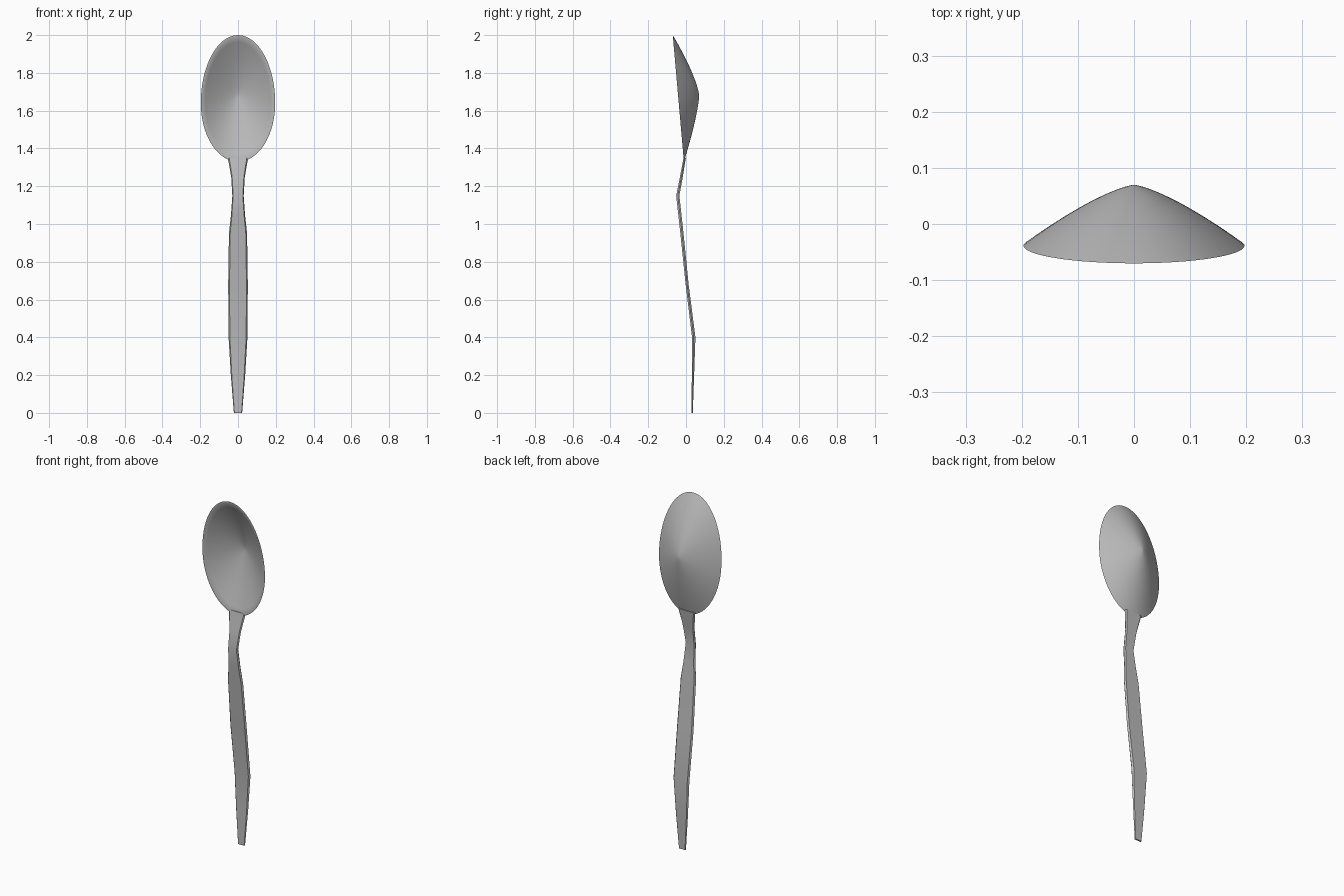
import bpy, bmesh, math

cube = bpy.data.objects.get("Cube")
if cube:
    bpy.data.objects.remove(cube)

steel = bpy.data.materials.new("grey_steel")
steel.use_nodes = True
GREY = (0.5, 0.5, 0.5, 1)
steel.diffuse_color = GREY
steel.node_tree.nodes["Principled BSDF"].inputs["Base Color"].default_value = GREY


def loft(name, rings, angle):
    """Skin a list of closed rings and cap both ends."""
    bm = bmesh.new()
    loops = [[bm.verts.new(p) for p in ring] for ring in rings]
    n = len(loops[0])
    for a, b in zip(loops, loops[1:]):
        for i in range(n):
            j = (i + 1) % n
            bm.faces.new((a[i], a[j], b[j], b[i]))
    bm.faces.new(loops[0])
    bm.faces.new(loops[-1])
    bmesh.ops.recalc_face_normals(bm, faces=bm.faces)
    mesh = bpy.data.meshes.new(name)
    bm.to_mesh(mesh)
    bm.free()
    mesh.materials.append(steel)
    obj = bpy.data.objects.new(name, mesh)
    bpy.context.collection.objects.link(obj)
    bpy.ops.object.select_all(action='DESELECT')
    obj.select_set(True)
    bpy.context.view_layer.objects.active = obj
    bpy.ops.object.shade_smooth_by_angle(angle=math.radians(angle))
    return obj


# Bowl: egg-shaped rim on a tilted plane, drawn back to a rounded point
SEGMENTS, STEPS = 64, 12
WIDEST, APEX_Z = 1.64, 1.68


def bowl_ring(t, scale, apex_y):
    ring = []
    for i in range(SEGMENTS):
        a = 2 * math.pi * i / SEGMENTS
        s = math.sin(a)
        x = 0.197 * math.cos(a) * scale
        rim_z = WIDEST + s * (0.36 if s > 0 else 0.31) * scale
        rim_y = -0.012 - 0.088 * (rim_z - 1.34)
        y = rim_y + (apex_y - rim_y) * (1 - t ** 1.35)
        ring.append((x * t, y, APEX_Z + (rim_z - APEX_Z) * t))
    return ring


steps = [max(i / STEPS, 0.01) for i in range(STEPS + 1)]
outer = [bowl_ring(t, 1, 0.07) for t in steps]
inner = [bowl_ring(t, 0.965, 0.062) for t in reversed(steps)]
loft("bowl", outer + inner, 40)

# Handle: height, half width, front y, back y
STATIONS = [
    (0.0, 0.022, 0.028, 0.036),
    (0.2, 0.038, 0.031, 0.043),
    (0.4, 0.05, 0.032, 0.05),
    (0.68, 0.052, -0.002, 0.014),
    (0.95, 0.048, -0.03, -0.013),
    (1.05, 0.037, -0.041, -0.024),
    (1.15, 0.03, -0.052, -0.035),
    (1.25, 0.036, -0.032, -0.017),
    (1.35, 0.054, -0.013, -0.001),
]


def handle_ring(z, w, front, back):
    mid, flat = (front + back) / 2, w * 0.86
    return [(-flat, front, z), (flat, front, z), (w, mid, z),
            (flat, back, z), (-flat, back, z), (-w, mid, z)]


loft("handle", [handle_ring(*s) for s in STATIONS], 30)
